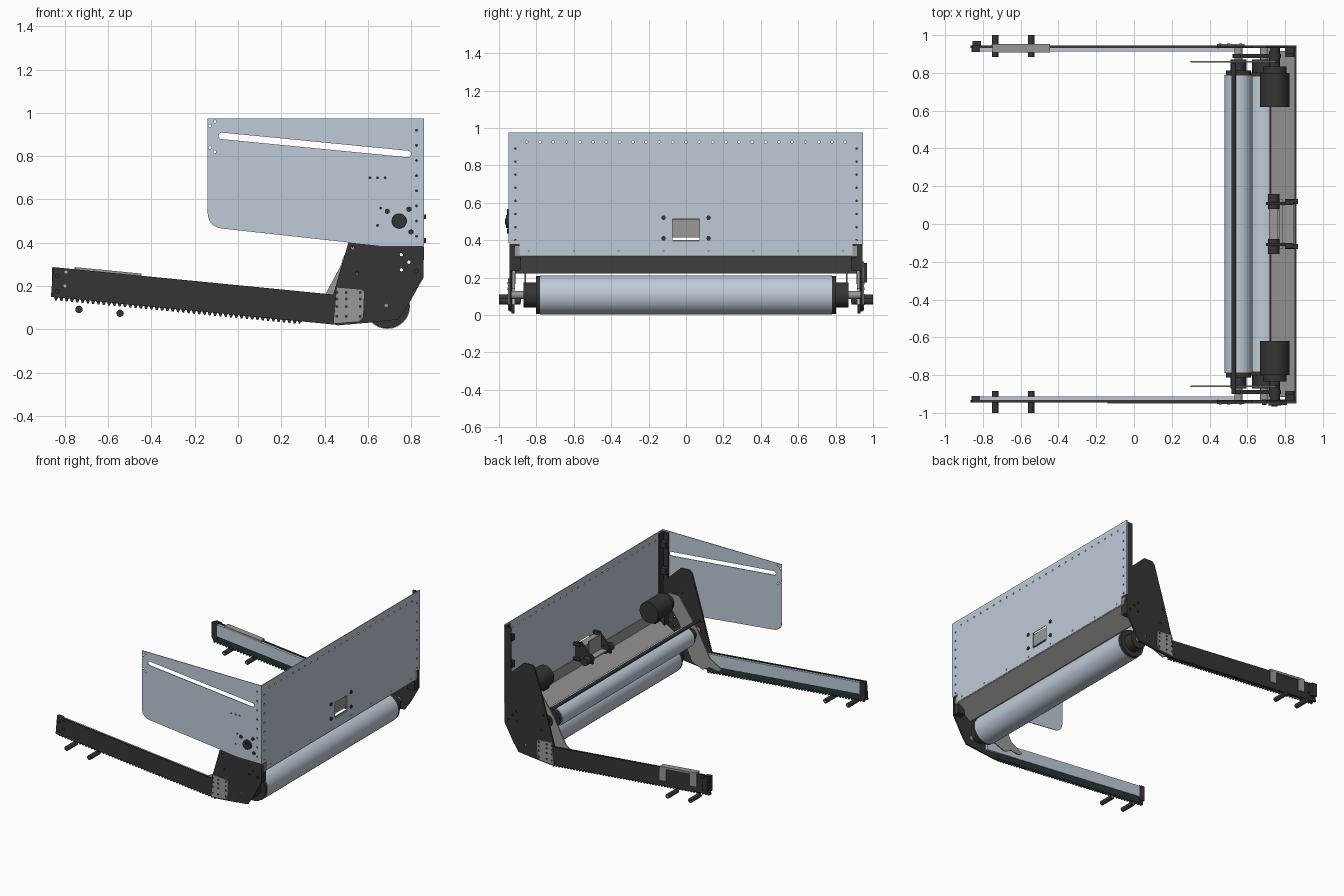
import bpy, bmesh, math
from mathutils import Matrix, Vector

if "Cube" in bpy.data.objects:
    bpy.data.objects.remove(bpy.data.objects["Cube"])


def material(name, r, g, b):
    m = bpy.data.materials.new(name)
    m.diffuse_color = (r, g, b, 1)
    m.use_nodes = True
    m.node_tree.nodes["Principled BSDF"].inputs["Base Color"].default_value = m.diffuse_color
    return m


STEEL = material("pale_steel", 0.52, 0.60, 0.69)
DARK = material("dark_metal", 0.035, 0.035, 0.036)
GREY = material("bare_metal", 0.32, 0.315, 0.305)
TEAL = material("dark_belt", 0.02, 0.035, 0.042)


def finish(name, bm, mat, smooth=False):
    bmesh.ops.recalc_face_normals(bm, faces=bm.faces)
    me = bpy.data.meshes.new(name)
    bm.to_mesh(me)
    bm.free()
    me.materials.append(mat)
    ob = bpy.data.objects.new(name, me)
    bpy.context.collection.objects.link(ob)
    if smooth:
        bpy.ops.object.select_all(action='DESELECT')
        ob.select_set(True)
        bpy.context.view_layer.objects.active = ob
        bpy.ops.object.shade_smooth_by_angle(angle=math.radians(35))
    return ob


def circle(u, v, r, n=12):
    return [(u + r * math.cos(2 * math.pi * i / n), v + r * math.sin(2 * math.pi * i / n)) for i in range(n)]


def plate(name, outline, axis, pos, thick, mat, holes=()):
    """Flat plate with cut-outs; axis y maps (u,v) to (x,z), axis x maps to (y,z)."""
    cu = bpy.data.curves.new(name, 'CURVE')
    cu.dimensions, cu.fill_mode, cu.extrude = '2D', 'BOTH', thick / 2
    for pts in [outline, *holes]:
        sp = cu.splines.new('POLY')
        sp.points.add(len(pts) - 1)
        for p, (u, v) in zip(sp.points, pts):
            p.co = (u, v, 0, 1)
        sp.use_cyclic_u = True
    tmp = bpy.data.objects.new(name + "_curve", cu)
    bpy.context.collection.objects.link(tmp)
    dg = bpy.context.evaluated_depsgraph_get()
    me = bpy.data.meshes.new_from_object(tmp.evaluated_get(dg))
    bpy.data.objects.remove(tmp)
    bm = bmesh.new()
    bm.from_mesh(me)
    bpy.data.meshes.remove(me)
    bmesh.ops.remove_doubles(bm, verts=bm.verts, dist=1e-5)
    for f in bm.faces:
        f.smooth = False
    if axis == 'y':
        m = Matrix.Translation((0, pos, 0)) @ Matrix.Rotation(math.pi / 2, 4, 'X')
    else:
        m = Matrix(((0, 0, 1, pos), (1, 0, 0, 0), (0, 1, 0, 0), (0, 0, 0, 1)))
    bm.transform(m)
    return finish(name, bm, mat)


def box(name, x, y, z, mat):
    bm = bmesh.new()
    bmesh.ops.create_cube(bm, size=1)
    lo, hi = Vector((x[0], y[0], z[0])), Vector((x[1], y[1], z[1]))
    for v in bm.verts:
        v.co = [(lo[i] + hi[i]) / 2 + v.co[i] * abs(hi[i] - lo[i]) for i in range(3)]
    return finish(name, bm, mat)


def cyl(name, x, z, y0, y1, r, mat, n=32, axis='y'):
    """Cylinder along y at (x,z), or along x at (y,z) when axis is x."""
    bm = bmesh.new()
    bmesh.ops.create_cone(bm, cap_ends=True, segments=n, radius1=r, radius2=r, depth=abs(y1 - y0))
    mid = (y0 + y1) / 2
    if axis == 'y':
        bm.transform(Matrix.Translation((x, mid, z)) @ Matrix.Rotation(math.pi / 2, 4, 'X'))
    else:
        bm.transform(Matrix.Translation((mid, x, z)) @ Matrix.Rotation(math.pi / 2, 4, 'Y'))
    return finish(name, bm, mat, n > 6)


def rect(u0, u1, v0, v1):
    return [(u0, v0), (u1, v0), (u1, v1), (u0, v1)]


# rear wall with rivet holes and a window
H = 0.007
wall_holes = [circle(-0.852 + 0.071 * i, 0.925, H, 8) for i in range(25)]
wall_holes += [circle(s * 0.912, 0.40 + 0.07 * i, H, 8) for s in (-1, 1) for i in range(8)]
wall_holes += [circle(-0.84 + 0.24 * i, 0.342, H, 8) for i in range(8)]
wall_holes.append(rect(-0.072, 0.072, 0.39, 0.512))
plate("rear_wall", [(-0.89, 0.32), (0.89, 0.32), (0.89, 0.38), (0.945, 0.38), (0.945, 0.975),
                    (-0.945, 0.975), (-0.945, 0.38), (-0.89, 0.38)], 'x', 0.857, 0.006, STEEL, wall_holes)

# side panel with long slanted slot (one side only)
corner = [(-0.07 + 0.07 * math.cos(a), 0.535 + 0.07 * math.sin(a))
          for a in [math.pi + i * math.pi / 12 for i in range(7)]]
tilt = math.atan2(-0.085, 0.86)
slot = [(cx + 0.015 * math.cos(tilt + a0 + i * math.pi / 6), cz + 0.015 * math.sin(tilt + a0 + i * math.pi / 6))
        for cx, cz, a0 in ((0.785, 0.81, -math.pi / 2), (-0.075, 0.894, math.pi / 2)) for i in range(7)]
side_holes = [circle(u, v, H, 8) for u, v in
              [(-0.13, 0.94), (-0.107, 0.96), (-0.13, 0.84), (-0.107, 0.82), (0.61, 0.70), (0.645, 0.70),
               (0.68, 0.70), (0.66, 0.56), (0.645, 0.48)] + [(0.825, 0.92 - 0.07 * i) for i in range(8)]]
plate("side_panel", corner + [(0.66, 0.385), (0.86, 0.385), (0.86, 0.975), (-0.14, 0.975)],
      'y', -0.947, 0.005, STEEL, side_holes + [slot, circle(0.745, 0.50, 0.036, 20)])
for u, v in ((0.69, 0.545), (0.79, 0.555), (0.80, 0.45)):
    cyl("panel_bolt", u, v, -0.957, -0.93, 0.013, DARK, 6)

# slanted cross sheet below the wall, with a small lip
bm = bmesh.new()
prof = [(0.853, 0.40), (0.858, 0.32), (0.858, 0.312), (0.725, 0.222), (0.715, 0.225), (0.715, 0.25), (0.722, 0.25),
        (0.724, 0.234), (0.85, 0.32), (0.849, 0.40)]
face = bm.faces.new([bm.verts.new((x, -0.915, z)) for x, z in prof])
ext = bmesh.ops.extrude_face_region(bm, geom=[face])
bmesh.ops.translate(bm, vec=(0, 1.83, 0), verts=[g for g in ext['geom'] if isinstance(g, bmesh.types.BMVert)])
finish("cross_sheet", bm, GREY)

# lower and upper rollers, tie bar
cyl("lower_roller", 0.69, 0.107, -0.78, 0.78, 0.105, STEEL, 64)
cyl("upper_roller", 0.553, 0.30, -0.79, 0.79, 0.074, STEEL, 48)
cyl("tie_bar", 0.528, 0.39, -0.90, 0.85, 0.012, DARK, 12)


def arm_z(x):
    return 0.15 - (x + 0.865) * 0.0975


def band(x0, x1, low, high):
    return [(x0, arm_z(x0) + low), (x1, arm_z(x1) + low), (x1, arm_z(x1) + high), (x0, arm_z(x0) + high)]


# toothed belt outline following the arm's lower edge
teeth = []
for i in range(54):
    x = -0.85 + i * 0.0245
    for dx, d in ((0, 0), (0.005, -0.014), (0.013, -0.014), (0.018, 0)):
        teeth.append((x + dx, arm_z(x + dx) + d))
teeth += [(0.47, arm_z(0.47) + 0.05), (-0.85, arm_z(-0.85) + 0.05)]

for s in (-1, 1):
    # side plate
    plate("side_plate", [(0.46, 0.018), (0.60, 0.03), (0.74, 0.045), (0.785, 0.11), (0.858, 0.24), (0.858, 0.58),
                         (0.78, 0.65), (0.70, 0.727), (0.625, 0.73), (0.605, 0.71), (0.51, 0.40), (0.44, 0.16)],
          'y', s * 0.938, 0.012, DARK,
          [circle(u, v, 0.008, 8) for u, v in ((0.53, 0.375), (0.55, 0.26), (0.755, 0.345), (0.755, 0.275),
                                               (0.79, 0.31), (0.825, 0.345), (0.825, 0.27), (0.685, 0.11))])
    # long arm: outer plate, pale inner bar, toothed belt, end block
    plate("arm_plate", [(-0.865, 0.15), (0.46, 0.02), (0.445, 0.16), (-0.853, 0.287)], 'y', s * 0.938, 0.012, DARK,
          [circle(u, v, 0.008, 8) for u, v in ((-0.835, 0.245), (-0.795, 0.265), (-0.835, 0.175), (-0.80, 0.20))])
    plate("arm_inner_bar", band(-0.82, 0.57, 0.045, 0.132), 'y', s * 0.922, 0.018, STEEL)
    plate("toothed_belt", teeth, 'y', s * 0.925, 0.016, TEAL)
    plate("arm_end_block", band(-0.86, -0.815, 0.02, 0.136), 'y', s * 0.923, 0.024, DARK)
    # joint plate bolted over the arm and side plate
    plate("joint_plate", [(0.44, 0.025), (0.56, 0.035), (0.58, 0.055), (0.585, 0.175), (0.57, 0.185), (0.455, 0.195)],
          'y', s * 0.948, 0.008, GREY)
    for u in (0.457, 0.50, 0.565):
        for v in (0.06, 0.105, 0.14, 0.17):
            cyl("joint_bolt", u, v, s * 0.95, s * 0.955, 0.007, DARK, 8)
    # guide pegs near the arm tip
    for u, v in ((-0.735, 0.092), (-0.545, 0.074)):
        cyl("guide_peg", u, v, s * 0.885, s * 1.0, 0.017, DARK, 20)
        cyl("peg_core", u, v, s * 0.883, s * 0.999 + s * 0.001, 0.008, GREY, 12)
    # curved inner gusset
    plate("inner_gusset", [(0.30, 0.095), (0.33, 0.075), (0.40, 0.085), (0.46, 0.055), (0.55, 0.09), (0.60, 0.20),
                           (0.66, 0.36), (0.76, 0.50), (0.75, 0.56), (0.66, 0.56), (0.50, 0.34), (0.40, 0.155)],
          'y', s * 0.859, 0.008, GREY)
    # roller end caps, hubs and shafts
    for x, z, r, y in ((0.69, 0.107, 0.102, 0.78), (0.553, 0.30, 0.066, 0.79)):
        cyl("roller_cap", x, z, s * y, s * (y + 0.022), r, DARK, 40)
        cyl("roller_hub", x, z, s * (y + 0.02), s * 0.87, r * 0.65, DARK, 24)
        cyl("roller_shaft", x, z, s * 0.86, s * 0.94, 0.022, GREY, 16)
    # drive motor with gearbox and output hub
    cyl("motor_body", 0.745, 0.50, s * 0.62, s * 0.80, 0.077, DARK, 40)
    cyl("motor_flange", 0.745, 0.50, s * 0.80, s * 0.835, 0.062, DARK, 24)
    cyl("motor_gearbox", 0.745, 0.50, s * 0.83, s * 0.935, 0.027, DARK, 20)
    box("motor_terminal", (0.70, 0.79), (s * 0.63, s * 0.70), (0.42, 0.44), DARK)
    # drive belt linking motor to the upper roller
    d = Vector((0.745 - 0.553, 0.50 - 0.30))
    a = math.atan2(d.y, d.x)
    loop = [(cx + 0.032 * math.cos(a + o + i * math.pi / 8), cz + 0.032 * math.sin(a + o + i * math.pi / 8))
            for cx, cz, o in ((0.745, 0.50, -math.pi / 2), (0.553, 0.30, math.pi / 2)) for i in range(9)]
    plate("drive_belt", loop, 'y', s * 0.89, 0.022, DARK)
    # corner post (angle section) and foot bracket
    box("corner_post_side", (0.805, 0.853), (s * 0.935, s * 0.944), (0.33, 0.965), DARK)
    box("corner_post_rear", (0.843, 0.853), (s * 0.89, s * 0.944), (0.33, 0.965), DARK)
    box("post_foot", (0.80, 0.855), (s * 0.885, s * 0.935), (0.235, 0.385), DARK)
    for v in (0.46, 0.66, 0.86):
        box("post_clip", (0.80, 0.845), (s * 0.90, s * 0.938), (v, v + 0.045), DARK)
cyl("panel_hub", 0.745, 0.50, -0.962, -0.93, 0.034, DARK, 24)
cyl("panel_hub_core", 0.745, 0.50, -0.967, -0.95, 0.016, DARK, 16)

# bracket clamped over one arm, and its tip block
plate("arm_clip_top", band(-0.75, -0.445, 0.132, 0.148), 'y', 0.930, 0.045, GREY)
for x0, x1 in ((-0.755, -0.70), (-0.50, -0.445)):
    plate("arm_clip_cheek", band(x0, x1, 0.045, 0.146), 'y', 0.948, 0.007, GREY)
plate("arm_tip_block", band(-0.855, -0.81, 0.03, 0.13), 'y', 0.956, 0.024, DARK)

# sensor bracket behind the wall window
box("sensor_box", (0.785, 0.845), (-0.10, 0.10), (0.415, 0.51), GREY)
box("sensor_shelf", (0.715, 0.79), (-0.13, 0.13), (0.42, 0.43), GREY)
plate("sensor_upright", rect(-0.075, 0.075, 0.43, 0.54), 'x', 0.765, 0.008, GREY)
for s in (-1, 1):
    plate("sensor_cheek", [(0.70, 0.40), (0.845, 0.39), (0.845, 0.53), (0.80, 0.54), (0.71, 0.45)],
          'y', s * 0.108, 0.016, DARK)
    cyl("sensor_knob", 0.74, 0.425, s * 0.08, s * 0.16, 0.03, DARK, 20)
    for v in (0.41, 0.52):
        cyl("wall_bolt", s * 0.12, v, 0.80, 0.868, 0.013, DARK, 6, 'x')
